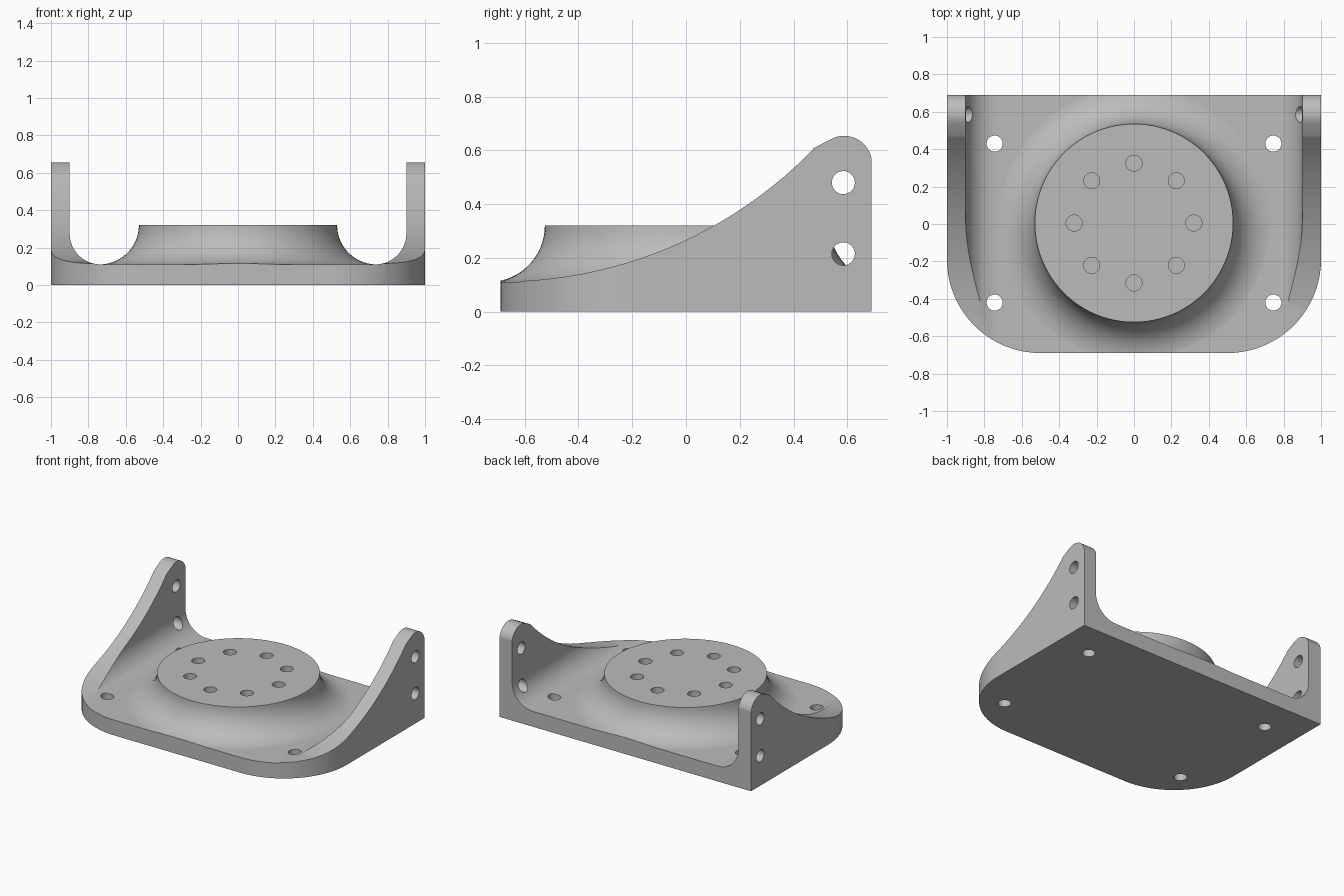
import bpy, bmesh, math
from mathutils import Matrix

if "Cube" in bpy.data.objects:
    bpy.data.objects.remove(bpy.data.objects["Cube"])

FLOOR = 0.11          # base plate thickness
BOSS_Y = 0.005        # centre of the round boss
BOSS_TOP = 0.32


def arc(cx, cy, r, a0, a1, n):
    """Points along an arc, angles in degrees."""
    return [(cx + r * math.cos(math.radians(a0 + (a1 - a0) * i / n)),
             cy + r * math.sin(math.radians(a0 + (a1 - a0) * i / n)))
            for i in range(n + 1)]


def add_object(name, bm):
    bmesh.ops.recalc_face_normals(bm, faces=bm.faces)
    mesh = bpy.data.meshes.new(name)
    bm.to_mesh(mesh)
    bm.free()
    ob = bpy.data.objects.new(name, mesh)
    bpy.context.collection.objects.link(ob)
    return ob


def prism(name, points, axis, lo, hi):
    """Extrude a closed 2D profile along one axis."""
    place = {"x": lambda p: (lo, p[0], p[1]),
             "y": lambda p: (p[0], lo, p[1]),
             "z": lambda p: (p[0], p[1], lo)}[axis]
    bm = bmesh.new()
    face = bm.faces.new([bm.verts.new(place(p)) for p in points])
    ext = bmesh.ops.extrude_face_region(bm, geom=[face])
    step = [hi - lo if a == axis else 0 for a in "xyz"]
    bmesh.ops.translate(bm, vec=step, verts=[
        v for v in ext["geom"] if isinstance(v, bmesh.types.BMVert)])
    return add_object(name, bm)


def lathe(name, profile, cy, n):
    """Revolve an (r, z) profile around a vertical axis, capped both ends."""
    bm = bmesh.new()
    rings = [[bm.verts.new((r * math.cos(2 * math.pi * i / n),
                            cy + r * math.sin(2 * math.pi * i / n), z))
              for i in range(n)] for r, z in profile]
    for a, b in zip(rings, rings[1:]):
        for i in range(n):
            j = (i + 1) % n
            bm.faces.new((a[i], a[j], b[j], b[i]))
    bm.faces.new(rings[0])
    bm.faces.new(rings[-1])
    return add_object(name, bm)


def combine(target, tool, operation):
    """Apply a boolean and drop the tool."""
    mod = target.modifiers.new("cut", "BOOLEAN")
    mod.operation, mod.solver, mod.object = operation, "EXACT", tool
    bpy.context.view_layer.objects.active = target
    bpy.ops.object.modifier_apply(modifier=mod.name)
    bpy.data.objects.remove(tool)


# U-shaped channel: floor, filleted corners and two side walls
right = arc(0.735, FLOOR + 0.165, 0.165, -90, 0, 14) + [(0.9, 0.8), (1.1, 0.8), (1.1, 0)]
left = [(-x, z) for x, z in reversed(right)]
bracket = prism("bracket", right + left, "y", -0.9, 0.9)

# Sweeping side silhouette with a rounded ear at the back
sweep = [(-0.9, 0.112)] + [
    (y, 0.112 + 1.62 - math.sqrt(1.62 ** 2 - (y + 0.69) ** 2))
    for y in [-0.69 + 1.15 * i / 24 for i in range(25)]]
ear = [(0.475, 0.608)] + arc(0.588, 0.55, 0.104, 121, 0, 14)
side = prism("side_cutter", sweep + ear + [(0.692, -0.1), (-0.9, -0.1)], "x", -1.2, 1.2)
combine(bracket, side, "INTERSECT")

# Round mounting boss with a concave flared foot
flare = [(0.74 - 0.21 * math.cos(math.radians(a)),
          BOSS_TOP - 0.21 * math.sin(math.radians(a))) for a in range(0, 85, 6)]
r_end, z_end = flare[-1]
flare += [(r_end + 0.025, z_end - 0.0026), (r_end + 0.025, 0.05)]
combine(bracket, lathe("boss", flare, BOSS_Y, 96), "UNION")

# Plan outline with rounded front corners
corner = arc(0.5, -0.19, 0.5, -90, 0, 20)
plan = corner + [(1, 0.69), (-1, 0.69)] + [(-x, y) for x, y in reversed(corner)]
combine(bracket, prism("plan_cutter", plan, "z", -0.2, 1), "INTERSECT")

# Bolt holes: plate corners (through), boss circle (blind), ears (through)
drills = [((x, y, 0.1), 0.4, "z") for x in (-0.745, 0.745) for y in (-0.42, 0.43)]
drills += [((0.32 * math.cos(k * math.pi / 4),
             BOSS_Y + 0.32 * math.sin(k * math.pi / 4), BOSS_TOP), 0.3, "z")
           for k in range(8)]
drills += [((s * 0.95, 0.585, z), 0.3, "x") for s in (-1, 1) for z in (0.215, 0.48)]
bm = bmesh.new()
for pos, depth, axis in drills:
    turn = Matrix.Rotation(math.pi / 2, 4, "Y") if axis == "x" else Matrix()
    bmesh.ops.create_cone(bm, cap_ends=True, segments=28, radius1=0.043, radius2=0.043,
                          depth=depth, matrix=Matrix.Translation(pos) @ turn)
combine(bracket, add_object("hole_cutter", bm), "DIFFERENCE")

# Single grey finish
grey = bpy.data.materials.new("grey")
grey.diffuse_color = (0.5, 0.5, 0.5, 1)
grey.use_nodes = True
grey.node_tree.nodes["Principled BSDF"].inputs["Base Color"].default_value = grey.diffuse_color
bracket.data.materials.clear()
bracket.data.materials.append(grey)
for poly in bracket.data.polygons:
    poly.material_index = 0

# Smooth curves, crisp edges
bpy.context.view_layer.objects.active = bracket
bracket.select_set(True)
bpy.ops.object.shade_smooth_by_angle(angle=math.radians(30))
bracket.modifiers.new("flat_face_normals", "WEIGHTED_NORMAL").keep_sharp = True
